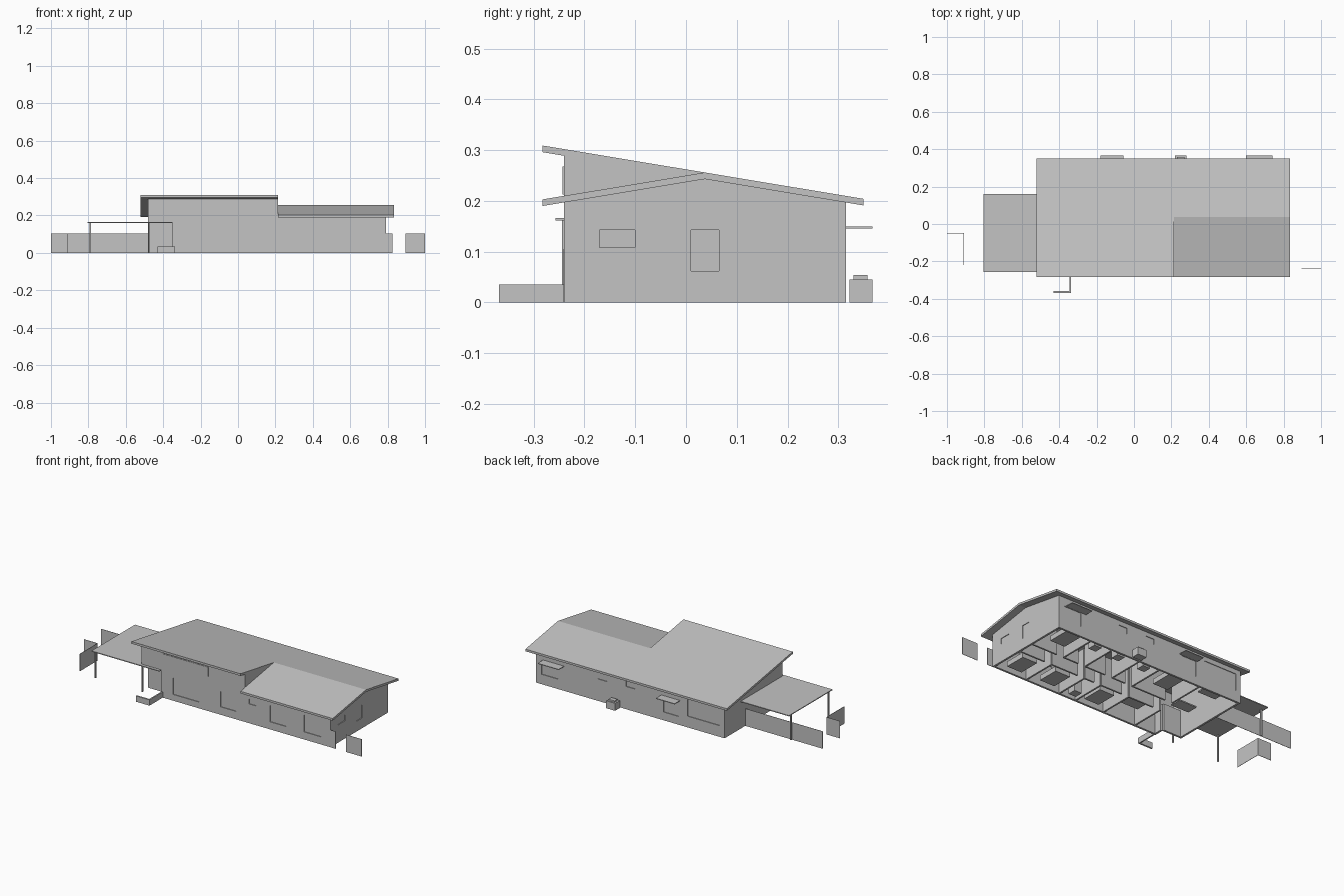
import bpy
import bmesh

cube = bpy.data.objects.get("Cube")
if cube:
    bpy.data.objects.remove(cube, do_unlink=True)

grey = bpy.data.materials.new("plain_grey")
grey.use_nodes = True
grey.diffuse_color = (0.55, 0.55, 0.55, 1)
grey.node_tree.nodes["Principled BSDF"].inputs["Base Color"].default_value = grey.diffuse_color

T = 0.012        # wall thickness
LEFT, MID, RIGHT = -0.48, 0.215, 0.79
FRONT, BACK = -0.24, 0.315
SLOPE, RIDGE_Y, RIDGE_Z, ROOF_T = 0.166, 0.037, 0.256, 0.013
EAVE_F, EAVE_B = -0.283, 0.35
PORCH_X, PORCH_Y, PORCH_Z = -0.35, -0.18, 0.163


def finish(name, bm):
    bmesh.ops.recalc_face_normals(bm, faces=bm.faces)
    mesh = bpy.data.meshes.new(name)
    bm.to_mesh(mesh)
    bm.free()
    mesh.materials.append(grey)
    obj = bpy.data.objects.new(name, mesh)
    bpy.context.collection.objects.link(obj)
    return obj


def boxes(name, bounds):
    """One object made of boxes given as (x0, x1, y0, y1, z0, z1)."""
    bm = bmesh.new()
    for b in bounds:
        made = bmesh.ops.create_cube(bm, size=1)["verts"]
        for v in made:
            for i in range(3):
                v.co[i] = b[2 * i] if v.co[i] < 0 else b[2 * i + 1]
    return finish(name, bm)


def prism(name, profile, x0, x1):
    """Extrude a (y, z) profile along x."""
    bm = bmesh.new()
    face = bm.faces.new([bm.verts.new((x0, y, z)) for y, z in profile])
    side = bmesh.ops.extrude_face_region(bm, geom=[face])["geom"]
    moved = [g for g in side if isinstance(g, bmesh.types.BMVert)]
    bmesh.ops.translate(bm, verts=moved, vec=(x1 - x0, 0, 0))
    return finish(name, bm)


def cut(wall, openings):
    cutter = boxes("window_cutter", openings)
    cutter.hide_render = True
    mod = wall.modifiers.new("openings", 'BOOLEAN')
    mod.operation, mod.solver, mod.object = 'DIFFERENCE', 'EXACT', cutter
    graph = bpy.context.evaluated_depsgraph_get()
    mesh = bpy.data.meshes.new_from_object(wall.evaluated_get(graph))
    wall.modifiers.clear()
    wall.data = mesh
    bpy.data.objects.remove(cutter, do_unlink=True)


def high(y):
    """Top of the long roof slope."""
    return RIDGE_Z - (y - RIDGE_Y) * SLOPE


def low(y):
    """Top of the gabled roof."""
    return RIDGE_Z - abs(y - RIDGE_Y) * SLOPE


def under(roof, y):
    return roof(y) - ROOF_T


# Roofs
prism("long_roof", [(EAVE_F, under(high, EAVE_F)), (EAVE_F, high(EAVE_F)),
                    (EAVE_B, high(EAVE_B)), (EAVE_B, under(high, EAVE_B))], -0.52, MID)
ys = [EAVE_F, RIDGE_Y, EAVE_B]
prism("gable_roof", [(y, low(y)) for y in ys] + [(y, under(low, y)) for y in reversed(ys)],
      MID, 0.835)

# Front and back walls with window openings (x0, x1, z0, z1)
front_windows = [(-0.27, -0.09, 0.038, 0.137), (0.05, 0.155, 0.048, 0.143),
                 (0.242, 0.289, 0.117, 0.147), (0.383, 0.49, 0.046, 0.145),
                 (0.611, 0.725, 0.046, 0.148)]
back_windows = [(0.637, 0.75, 0.06, 0.145), (0.312, 0.373, 0.133, 0.17),
                (0.123, 0.184, 0.138, 0.172), (-0.17, -0.07, 0.05, 0.145),
                (-0.45, -0.23, 0.068, 0.17)]
z_low, z_high = under(low, FRONT), under(high, FRONT)
front = boxes("front_wall_high", [(PORCH_X, MID, FRONT, FRONT + T, 0, z_high)])
cut(front, [(a, b, -0.3, -0.2, c, d) for a, b, c, d in front_windows[:2]])
wing = boxes("front_wall_low", [(MID, RIGHT, FRONT, FRONT + T, 0, z_low)])
cut(wing, [(a, b, -0.3, -0.2, c, d) for a, b, c, d in front_windows[2:]])
back = boxes("back_wall", [(LEFT, RIGHT, BACK - T, BACK, 0, under(high, BACK))])
cut(back, [(a, b, 0.28, 0.34, c, d) for a, b, c, d in back_windows])
boxes("front_window_panes", [(a, b, FRONT + 0.004, FRONT + 0.008, c, d)
                             for a, b, c, d in front_windows])
boxes("back_window_panes", [(a, b, BACK - 0.008, BACK - 0.004, c, d)
                            for a, b, c, d in back_windows])
boxes("clerestory_windows", [(-0.335, -0.123, FRONT - 0.003, FRONT + 0.002, 0.213, 0.268),
                             (-0.119, -0.03, FRONT - 0.003, FRONT + 0.002, 0.213, 0.268)])

# End walls
side_windows = [(-0.17, -0.10, 0.108, 0.143), (0.01, 0.065, 0.062, 0.143)]
gable = prism("right_gable_wall", [(FRONT, 0), (BACK, 0), (BACK, under(low, BACK)),
                                   (RIDGE_Y, under(low, RIDGE_Y)), (FRONT, z_low)],
              RIGHT - T, RIGHT)
cut(gable, [(0.7, 0.9, a, b, c, d) for a, b, c, d in side_windows])
boxes("side_window_panes", [(RIGHT - 0.008, RIGHT - 0.004, a, b, c, d)
                            for a, b, c, d in side_windows])
prism("left_end_wall", [(PORCH_Y, 0), (BACK, 0), (BACK, under(high, BACK)), (FRONT, z_high),
                        (FRONT, PORCH_Z), (PORCH_Y, PORCH_Z)], LEFT, LEFT + T)
prism("step_wall", [(FRONT, z_low), (RIDGE_Y, under(low, RIDGE_Y)), (FRONT, z_high)],
      MID - T, MID)

# Recessed porch
boxes("porch_walls", [(LEFT, PORCH_X, PORCH_Y, PORCH_Y + T, 0, PORCH_Z),
                      (PORCH_X, PORCH_X + T, FRONT, PORCH_Y, 0, PORCH_Z),
                      (LEFT, PORCH_X, FRONT, FRONT + T, PORCH_Z, z_high)])
boxes("porch_door", [(-0.44, -0.38, PORCH_Y - 0.003, PORCH_Y, 0.003, 0.13)])

# Carport
boxes("carport_roof", [(-0.805, LEFT, -0.257, 0.16, 0.161, 0.166),
                       (LEFT, PORCH_X, -0.257, PORCH_Y, 0.161, 0.166)])
boxes("carport_posts", [(x - 0.004, x + 0.004, y - 0.004, y + 0.004, 0, 0.162)
                        for x, y in [(-0.79, -0.24), (-0.79, 0.12), (-0.474, -0.24)]])

# Garden fences and planter
boxes("fences", [(-1, LEFT, 0.114, 0.116, 0, 0.105),
                 (-1, -0.91, -0.051, -0.049, 0, 0.105),
                 (-0.911, -0.909, -0.22, -0.05, 0, 0.105),
                 (0.895, 1, -0.241, -0.239, 0, 0.105),
                 (RIGHT, 0.825, -0.241, -0.239, 0, 0.105)])
boxes("planter_wall", [(-0.43, -0.338, -0.368, -0.358, 0, 0.035),
                       (-0.346, -0.338, -0.358, FRONT, 0, 0.035)])

# Back canopies and outdoor unit
boxes("window_canopies", [(a, b, BACK, 0.367, 0.146, 0.15)
                          for a, b in [(0.6, 0.74), (-0.18, -0.055)]])
boxes("outdoor_unit", [(0.22, 0.28, 0.322, 0.367, 0, 0.045),
                       (0.23, 0.27, 0.33, 0.358, 0.045, 0.054)])

# Interior partitions and furniture
inner = 0.185
rooms_front = [-0.2, 0.02, 0.215, 0.33, 0.56]
rooms_back = [-0.2, 0.08, 0.22, 0.41, 0.56]
boxes("front_partitions", [(x - 0.005, x + 0.005, FRONT + T, -0.02, 0, inner)
                           for x in rooms_front])
boxes("back_partitions", [(x - 0.005, x + 0.005, 0.08, BACK - T, 0, inner)
                          for x in rooms_back])
corridor = []
for y, edges in [(-0.02, rooms_front), (0.08, rooms_back)]:
    for x0, x1 in zip(edges, edges[1:] + [RIGHT - T]):
        corridor.append((x0 + 0.05, x1, y - 0.005, y + 0.005, 0, inner))
boxes("corridor_walls", corridor)
boxes("beds", [(x, x + 0.1, y, y + 0.13, 0.01, 0.04)
               for x, y in [(0.62, -0.2), (0.39, -0.2), (0.62, 0.16), (0.08, -0.2), (-0.1, 0.16)]])
boxes("tables", [(x, x + 0.12, y, y + 0.07, 0.045, 0.052)
                 for x, y in [(-0.15, -0.15), (-0.38, 0.0), (-0.4, 0.2)]])
boxes("cabinets", [(x, x + 0.05, y, y + 0.05, 0, 0.09)
                   for x, y in [(0.24, -0.2), (0.13, 0.24), (0.31, 0.24), (0.47, 0.24)]])
